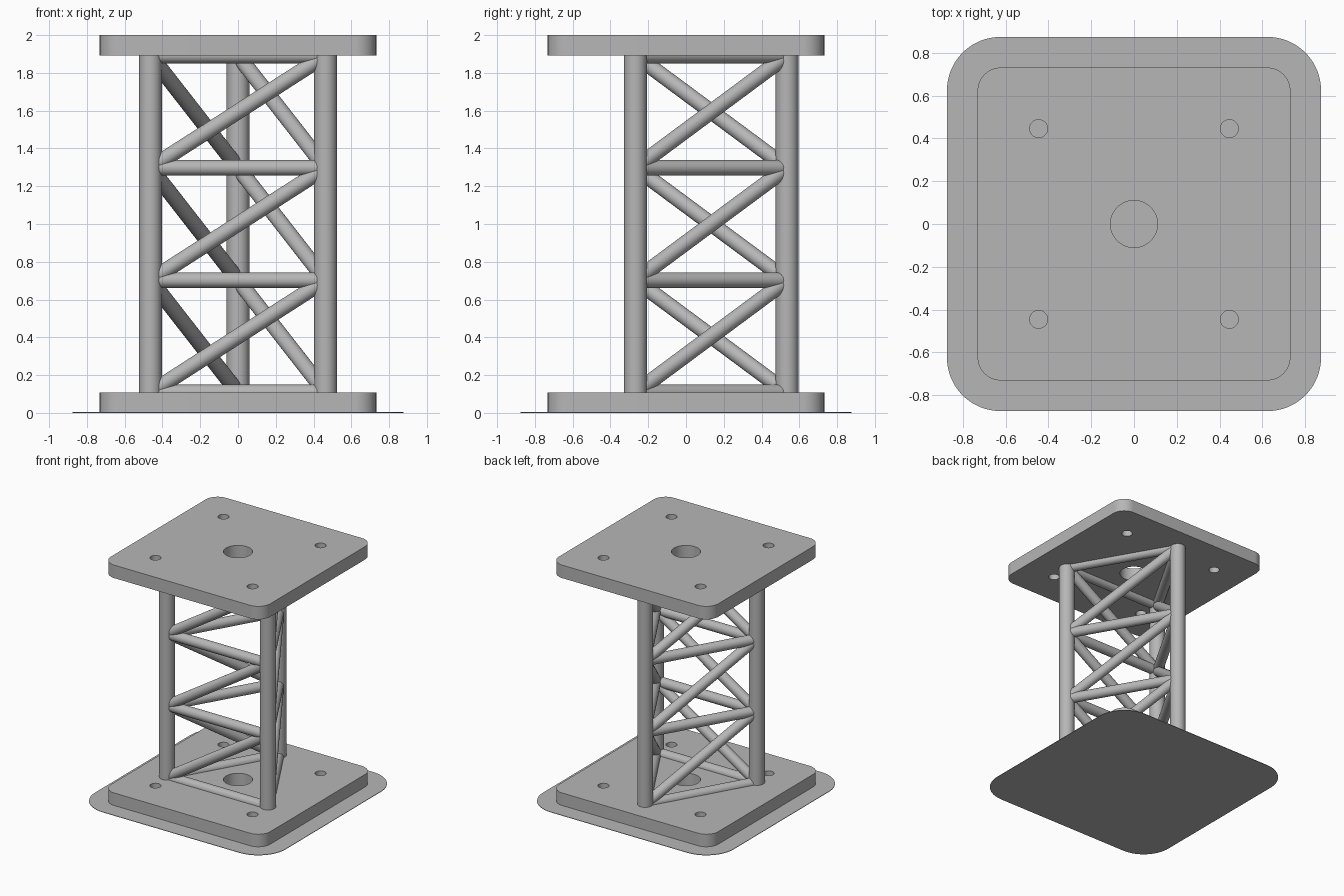
import bpy, bmesh
from math import cos, sin, pi, radians
from mathutils import Vector

cube = bpy.data.objects.get("Cube")
if cube:
    bpy.data.objects.remove(cube, do_unlink=True)

# Single grey finish
grey = bpy.data.materials.new("plain_grey")
grey.use_nodes = True
colour = (0.47, 0.47, 0.47, 1)
grey.diffuse_color = colour
grey.node_tree.nodes["Principled BSDF"].inputs["Base Color"].default_value = colour

PLATE = 0.108                 # plate thickness
LOW, HIGH = PLATE, 2 - PLATE  # span of the truss
SHEET = 0.004
BAYS = 3


def add_mesh(name, bm):
    """Turn a bmesh into a smooth object with sharp edges kept."""
    mesh = bpy.data.meshes.new(name)
    bm.to_mesh(mesh)
    bm.free()
    mesh.materials.append(grey)
    mesh.shade_smooth()
    mesh.set_sharp_from_angle(angle=radians(35))
    obj = bpy.data.objects.new(name, mesh)
    bpy.context.collection.objects.link(obj)
    return obj


def tube(name, start, end, radius):
    start, end = Vector(start), Vector(end)
    axis = end - start
    bm = bmesh.new()
    bmesh.ops.create_cone(bm, cap_ends=True, segments=48, radius1=radius,
                          radius2=radius, depth=axis.length)
    obj = add_mesh(name, bm)
    obj.location = (start + end) / 2
    obj.rotation_mode = 'QUATERNION'
    obj.rotation_quaternion = axis.to_track_quat('Z', 'Y')
    return obj


def circle(x, y, radius, steps=48):
    return [(x + radius * cos(2 * pi * i / steps), y + radius * sin(2 * pi * i / steps))
            for i in range(steps)]


def rounded_square(half, radius, steps=16):
    points = []
    for corner, (sx, sy) in enumerate([(1, 1), (-1, 1), (-1, -1), (1, -1)]):
        for i in range(steps + 1):
            a = (corner + i / steps) * pi / 2
            points.append((sx * (half - radius) + radius * cos(a),
                           sy * (half - radius) + radius * sin(a)))
    return points


def plate(name, outlines, bottom, top):
    """Fill the first outline, leave the others as holes, and extrude."""
    curve = bpy.data.curves.new(name + "_profile", 'CURVE')
    curve.dimensions = '2D'
    curve.fill_mode = 'BOTH'
    curve.extrude = (top - bottom) / 2
    for outline in outlines:
        spline = curve.splines.new('POLY')
        spline.points.add(len(outline) - 1)
        for point, (x, y) in zip(spline.points, outline):
            point.co = (x, y, 0, 1)
        spline.use_cyclic_u = True
    helper = bpy.data.objects.new(name + "_profile", curve)
    bpy.context.collection.objects.link(helper)
    depsgraph = bpy.context.evaluated_depsgraph_get()
    mesh = bpy.data.meshes.new_from_object(helper.evaluated_get(depsgraph))
    bm = bmesh.new()
    bm.from_mesh(mesh)
    bmesh.ops.remove_doubles(bm, verts=bm.verts, dist=0.0001)
    bmesh.ops.recalc_face_normals(bm, faces=bm.faces)
    bpy.data.objects.remove(helper)
    bpy.data.curves.remove(curve)
    bpy.data.meshes.remove(mesh)
    obj = add_mesh(name, bm)
    obj.location.z = (bottom + top) / 2
    return obj


# Base sheet and the two drilled end plates
plate("base_sheet", [rounded_square(0.875, 0.25)], 0, SHEET)
drilled = [rounded_square(0.732, 0.11), circle(0, 0, 0.11)]
drilled += [circle(x, y, 0.042) for x in (-0.446, 0.446) for y in (-0.446, 0.446)]
plate("bottom_plate", drilled, SHEET, LOW)
plate("top_plate", drilled, HIGH, 2)

# Three columns on a triangle, pointing to the back
names = ["right", "left", "back"]
corners = [(0.535 * cos(a), 0.535 * sin(a))
           for a in (radians(210), radians(330), radians(90))]
for name, corner in zip(names, corners):
    tube(name + "_column", (*corner, LOW), (*corner, HIGH), 0.06)

# Crossbars at each level and one rising diagonal per bay on each side
levels = [LOW + (HIGH - LOW) * i / BAYS for i in range(BAYS + 1)]
for side in range(3):
    a, b = corners[side], corners[(side + 1) % 3]
    label = f"{names[side]}_to_{names[(side + 1) % 3]}"
    for i, z in enumerate(levels):
        tube(f"{label}_crossbar_{i + 1}", (*a, z), (*b, z), 0.041)
    for i in range(BAYS):
        tube(f"{label}_diagonal_{i + 1}", (*a, levels[i]), (*b, levels[i + 1]), 0.041)
